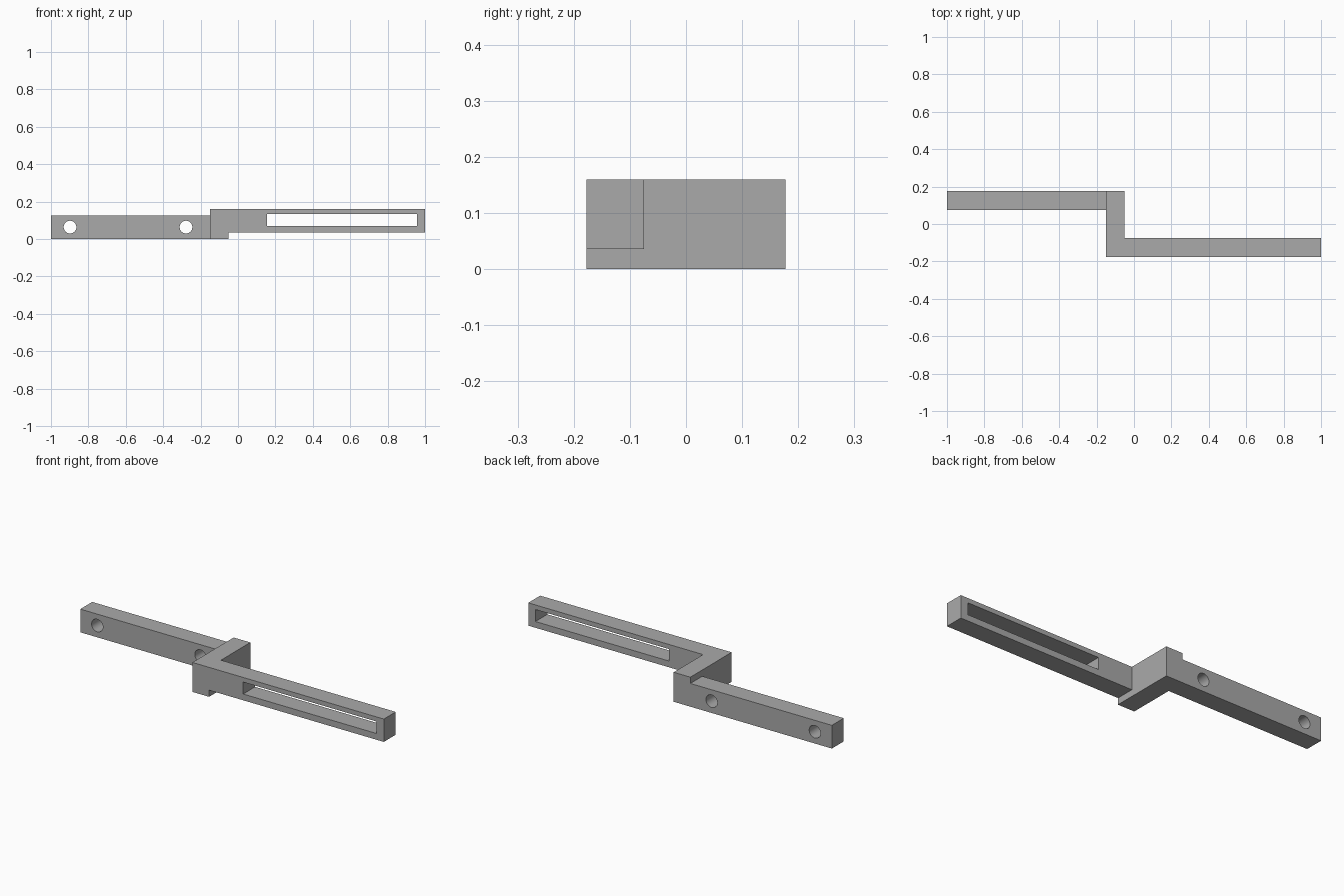
import bpy
import math
from mathutils import Vector

cube = bpy.data.objects.get("Cube")
if cube:
    bpy.data.objects.remove(cube, do_unlink=True)

grey = bpy.data.materials.new("plain grey")
grey.use_nodes = True
colour = (0.4, 0.4, 0.4, 1)
grey.diffuse_color = colour
grey.node_tree.nodes["Principled BSDF"].inputs["Base Color"].default_value = colour


def box(name, low, high):
    low, high = Vector(low), Vector(high)
    bpy.ops.mesh.primitive_cube_add(size=1, location=(low + high) / 2)
    ob = bpy.context.object
    ob.name = ob.data.name = name
    ob.scale = high - low
    bpy.ops.object.transform_apply(location=True, rotation=False, scale=True)
    ob.data.materials.append(grey)
    return ob


def combine(target, other, operation):
    mod = target.modifiers.new(operation.lower(), "BOOLEAN")
    mod.operation = operation
    mod.solver = "EXACT"
    mod.object = other
    bpy.context.view_layer.objects.active = target
    bpy.ops.object.modifier_apply(modifier=mod.name)
    bpy.data.objects.remove(other, do_unlink=True)


DEPTH, INNER = 0.177, 0.075      # outer and inner faces of both arms
LEFT, RIGHT = -0.15, -0.05       # sides of the cross block
TOP = 0.16

# Cross block joining two offset arms
bracket = box("offset_bracket", (LEFT, -DEPTH, 0), (RIGHT, DEPTH, TOP))
rear_arm = box("rear_arm", (-1, INNER, 0), (RIGHT, DEPTH, 0.126))
front_arm = box("front_arm", (LEFT, -DEPTH, 0.036), (1, -INNER, TOP))
for arm in (rear_arm, front_arm):
    combine(bracket, arm, "UNION")

# Long slot through the front arm
slot = box("slot_cutter", (0.155, -0.25, 0.07), (0.957, 0, 0.135))
combine(bracket, slot, "DIFFERENCE")

# Round bolt holes through the rear arm
for x in (-0.898, -0.278):
    bpy.ops.mesh.primitive_cylinder_add(
        vertices=48, radius=0.034, depth=0.2,
        location=(x, (INNER + DEPTH) / 2, 0.064), rotation=(math.pi / 2, 0, 0))
    hole = bpy.context.object
    hole.data.materials.append(grey)
    combine(bracket, hole, "DIFFERENCE")

# Smooth hole walls, crisp block edges
bpy.ops.object.select_all(action="DESELECT")
bracket.select_set(True)
bpy.context.view_layer.objects.active = bracket
bpy.ops.object.shade_smooth_by_angle(angle=math.radians(30))
